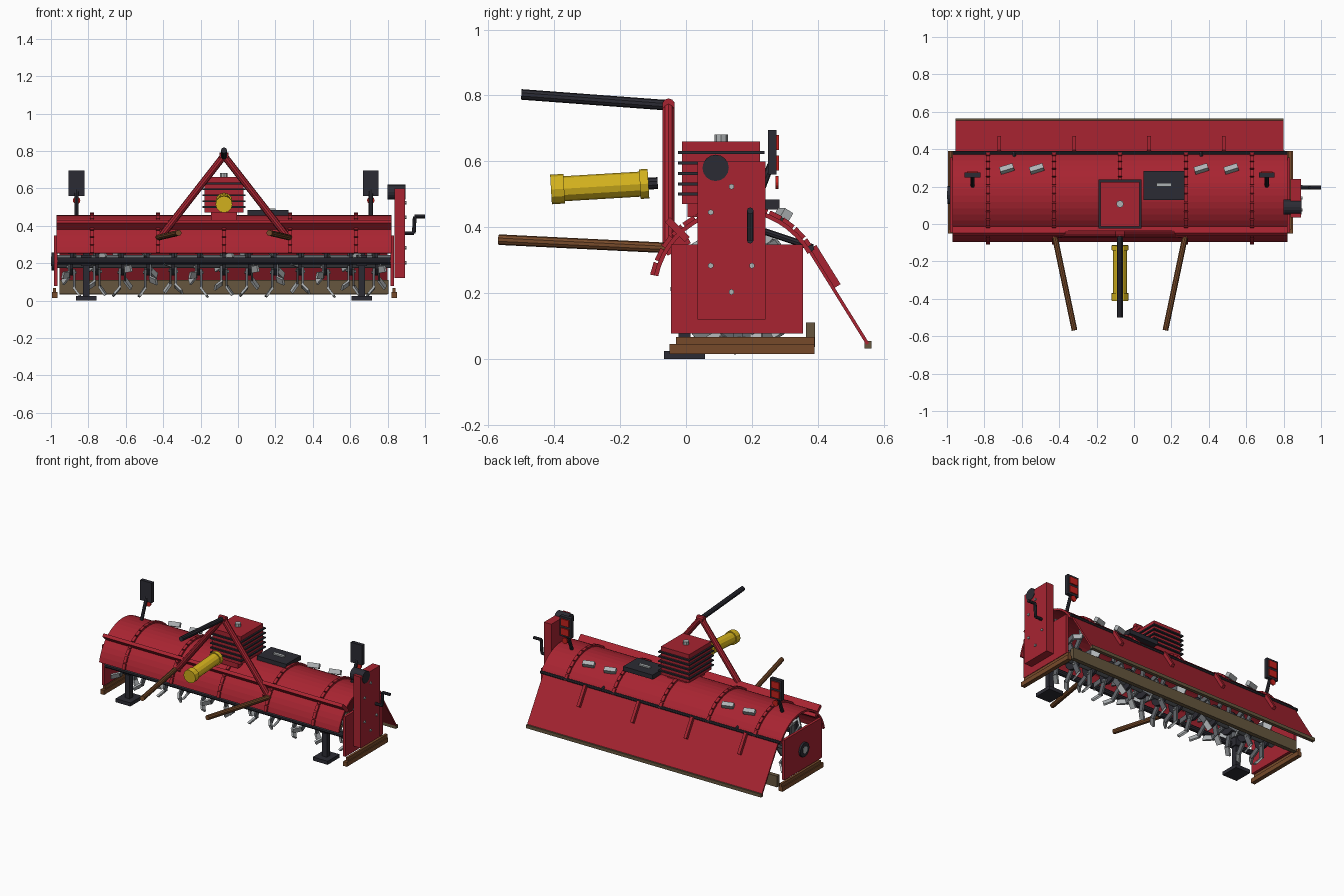
import bpy, bmesh, math
from mathutils import Vector, Matrix

if "Cube" in bpy.data.objects:
    bpy.data.objects.remove(bpy.data.objects["Cube"])

def srgb(h):
    c = [int(h[i:i + 2], 16) / 255 for i in (0, 2, 4)]
    return [v / 12.92 if v < 0.04045 else ((v + 0.055) / 1.055) ** 2.4 for v in c] + [1]

MATS = {}
for n, h in dict(red_paint="A82431", charcoal="2B2B33", brown_rust="764A2A", olive_dirt="66563E",
                 yellow_guard="D6B41E", bright_steel="AEB2B4", dark_steel="63676C",
                 lens_red="C4201C").items():
    MATS[n] = bpy.data.materials.new(n)
    MATS[n].diffuse_color = srgb(h)

PARTS = {}

def part(name, mat):
    if name not in PARTS:
        PARTS[name] = (bmesh.new(), mat)
    return PARTS[name][0]

def box(name, mat, c, s, rot=None):
    m = Matrix.Translation(c) @ (rot or Matrix()) @ Matrix.Diagonal((*s, 1))
    bmesh.ops.create_cube(part(name, mat), size=1, matrix=m)

def rod(name, mat, p, q, r, n=12, r2=None):
    p, q = Vector(p), Vector(q)
    m = Matrix.Translation((p + q) / 2) @ (q - p).to_track_quat('Z', 'Y').to_matrix().to_4x4()
    bmesh.ops.create_cone(part(name, mat), cap_ends=True, segments=n, radius1=r,
                          radius2=r if r2 is None else r2, depth=(q - p).length, matrix=m)

def extrude_x(name, mat, pts, x0, x1):
    bm = part(name, mat)
    vs = [bm.verts.new((x0, y, z)) for y, z in pts]
    f = bm.faces.new(vs)
    g = bmesh.ops.extrude_face_region(bm, geom=[f])
    bmesh.ops.translate(bm, vec=(x1 - x0, 0, 0), verts=[v for v in g['geom'] if isinstance(v, bmesh.types.BMVert)])

CX, AY, AZ = -0.075, 0.155, 0.2          # machine middle, rotor axis
def RX(a):
    return Matrix.Rotation(a, 4, 'X')

def arc(r0, r1, a0, a1, n):
    pts = [math.radians(a0 + (a1 - a0) * i / n) for i in range(n + 1)]
    return ([(AY + r1 * math.cos(a), AZ + r1 * math.sin(a)) for a in pts] +
            [(AY + r0 * math.cos(a), AZ + r0 * math.sin(a)) for a in reversed(pts)])

# curved hood with segmented strap ribs
extrude_x("hood", "red_paint", arc(0.245, 0.258, 168, 29, 18), -0.97, 0.82)
for k in range(5):
    x = CX + (k - 2) * 0.353
    for j in range(14):
        a = 168 - j * 10
        extrude_x("hood_ribs", "red_paint", arc(0.25, 0.27, a, a - 8.5, 1), x - 0.01, x + 0.01)

# front cross beam
box("front_beam", "red_paint", (CX, -0.026, 0.392), (1.79, 0.085, 0.022), RX(math.radians(-45)))

# rear flap, its straps, hinge rod and wear strip
fa = Vector((0, 0.375, 0.33)); fb = Vector((0, 0.552, 0.045))
ang = math.atan2(fb.z - fa.z, fb.y - fa.y)
mid = (fa + fb) / 2
box("rear_flap", "red_paint", (CX - 0.002, mid.y, mid.z), (1.755, (fb - fa).length, 0.01), RX(ang))
box("flap_wear_strip", "olive_dirt", (CX - 0.002, 0.553, 0.043), (1.755, 0.022, 0.022))
for x in (-0.72, -0.32, 0.08, 0.48):
    p = fa.lerp(fb, 0.2)
    box("flap_straps", "red_paint", (x, p.y + 0.012, p.z + 0.007), (0.02, 0.14, 0.024), RX(ang))
rod("flap_hinge", "charcoal", (-0.97, 0.379, 0.336), (0.82, 0.379, 0.336), 0.01, 8)
for x in (-0.64, 0.36):
    rod("flap_struts", "charcoal", (x, 0.2, 0.4), (x, 0.385, 0.338), 0.01, 8)

# rear levelling board
box("levelling_board", "olive_dirt", (CX, 0.378, 0.073), (1.76, 0.028, 0.075))

# side plates and skids
for x in (-0.975, 0.825):
    box("side_plates", "red_paint", (x, 0.155, 0.212), (0.018, 0.4, 0.27))
    box("skids", "brown_rust", (x + (0.01 if x > 0 else -0.005), 0.17, 0.03), (0.028, 0.44, 0.03))
    box("skids", "brown_rust", (x + (0.01 if x > 0 else -0.005), 0.18, 0.056), (0.016, 0.42, 0.022))

# left rotor bearing
rod("left_bearing", "charcoal", (-0.997, AY, 0.21), (-0.97, AY, 0.21), 0.048, 16)
rod("bearing_bolts", "bright_steel", (-1.0, AY, 0.21), (-0.98, AY, 0.21), 0.025, 6)

# drive case with cap and bolts
box("drive_case", "red_paint", (0.865, 0.138, 0.36), (0.055, 0.207, 0.48))
rod("drive_case_cap", "charcoal", (0.80, 0.09, 0.58), (0.895, 0.09, 0.58), 0.04, 16)
for y, z in ((0.075, 0.445), (0.138, 0.523), (0.075, 0.283), (0.2, 0.283), (0.138, 0.203)):
    rod("case_bolts", "bright_steel", (0.88, y, z), (0.9, y, z), 0.009, 6)

# crank handle
pts = [(0.885, 0.195, 0.36), (0.94, 0.195, 0.36), (0.945, 0.195, 0.45), (1.0, 0.195, 0.45)]
for a, b in zip(pts, pts[1:]):
    rod("crank_handle", "charcoal", a, b, 0.01, 8)

# rotor shaft, flanges and bent tines
RZ = 0.21
rod("rotor_shaft", "dark_steel", (-0.965, AY, RZ), (0.815, AY, RZ), 0.035, 12)
NF = 13
for i in range(NF):
    x = -0.89 + i * 1.63 / (NF - 1)
    rod("rotor_flanges", "charcoal", (x - 0.008, AY, RZ), (x + 0.008, AY, RZ), 0.075, 12)
    for k in range(6):
        side = 1 if k % 2 else -1
        r = Matrix.Translation((x + side * 0.014, AY, RZ)) @ RX(k * math.pi / 3 + i * 0.42)
        bm = part("tine_arms", "dark_steel")
        bmesh.ops.create_cube(bm, size=1, matrix=r @ Matrix.Translation((0, 0, 0.095))
                              @ Matrix.Diagonal((0.012, 0.034, 0.11, 1)))
        bm = part("tine_tips", "bright_steel")
        bmesh.ops.create_cube(bm, size=1, matrix=r @ Matrix.Translation((side * 0.016, 0.012, 0.166))
                              @ Matrix.Rotation(side * 0.65, 4, 'Y') @ RX(-0.35)
                              @ Matrix.Diagonal((0.012, 0.036, 0.06, 1)))
        rod("tine_bolts", "bright_steel", r @ Vector((-0.012, 0, 0.06)), r @ Vector((0.012, 0, 0.06)), 0.008, 6)

# front bar and parking stands
rod("front_bar", "charcoal", (-0.965, -0.03, 0.212), (0.815, -0.03, 0.212), 0.018, 10)
for x in (-0.812, 0.662):
    box("stand_posts", "charcoal", (x, -0.005, 0.17), (0.036, 0.036, 0.31))
    box("stand_sleeves", "charcoal", (x, -0.005, 0.215), (0.055, 0.055, 0.06))
    box("stand_feet", "charcoal", (x, -0.005, 0.012), (0.11, 0.125, 0.024))

# gearbox with cooling fins and breather
box("gearbox_base", "red_paint", (CX, 0.105, 0.455), (0.14, 0.2, 0.05))
box("gearbox", "red_paint", (CX, 0.106, 0.565), (0.21, 0.237, 0.19))
for k in range(5):
    box("gearbox_fins", "charcoal", (CX, 0.107, 0.5 + k * 0.0315), (0.232, 0.262, 0.009))
rod("gearbox_breather", "bright_steel", (CX, 0.107, 0.655), (CX, 0.107, 0.681), 0.02, 8)

# drive shaft guard
def sh(y):
    return (CX, y, 0.532 + (y + 0.115) * 0.06)
rod("shaft_guard", "yellow_guard", sh(-0.4), sh(-0.12), 0.038, 12)
rod("shaft_collars", "yellow_guard", sh(-0.41), sh(-0.37), 0.045, 12)
rod("shaft_collars", "yellow_guard", sh(-0.14), sh(-0.114), 0.045, 12)
rod("shaft_stub", "charcoal", sh(-0.12), sh(-0.086), 0.018, 10)

# hitch frame, top link and lower links
for s in (-1, 1):
    rod("hitch_frame", "red_paint", (CX + s * 0.335, -0.053, 0.345), (CX, -0.053, 0.775), 0.019, 10)
    box("hitch_lugs", "red_paint", (CX + s * 0.335, -0.03, 0.35), (0.05, 0.08, 0.04), RX(0.5))
    rod("lower_links", "brown_rust", (CX + s * 0.35, -0.06, 0.337), (CX + s * 0.243, -0.568, 0.362), 0.016, 10)
rod("hitch_pin", "red_paint", (CX - 0.025, -0.053, 0.772), (CX + 0.025, -0.053, 0.772), 0.019, 10)
rod("top_link", "charcoal", (CX, -0.055, 0.77), (CX, -0.5, 0.803), 0.016, 10)

# rear lamps on posts
for x in (-0.863, 0.71):
    rod("lamp_posts", "charcoal", (x, 0.2, 0.44), (x, 0.258, 0.59), 0.011, 8)
    box("lamp_boards", "charcoal", (x, 0.262, 0.627), (0.085, 0.025, 0.135))
    for z in (0.595, 0.657):
        box("lamp_lenses", "lens_red", (x, 0.278, z), (0.06, 0.008, 0.046))
    rod("lamp_reflectors", "lens_red", (x, 0.272, 0.536), (x, 0.281, 0.536), 0.02, 12)

# hood hatch with latch, and hood handles
box("hood_hatch", "charcoal", (0.16, 0.207, 0.469), (0.22, 0.155, 0.03))
box("hatch_latch", "bright_steel", (0.16, 0.21, 0.487), (0.08, 0.02, 0.012))
for x in (-0.68, -0.52, 0.36, 0.52):
    box("hood_handles", "bright_steel", (x, 0.295, 0.437), (0.075, 0.03, 0.03),
        Matrix.Rotation(0.3, 4, 'Z') @ RX(-0.55))

# turn the collected parts into objects
for name, (bm, mat) in PARTS.items():
    bmesh.ops.recalc_face_normals(bm, faces=bm.faces)
    me = bpy.data.meshes.new(name)
    bm.to_mesh(me)
    bm.free()
    me.materials.append(MATS[mat])
    bpy.context.collection.objects.link(bpy.data.objects.new(name, me))

for m in bpy.data.materials:
    if m.users and not m.is_grease_pencil:
        m.use_nodes = True
        m.node_tree.nodes["Principled BSDF"].inputs["Base Color"].default_value = m.diffuse_color
